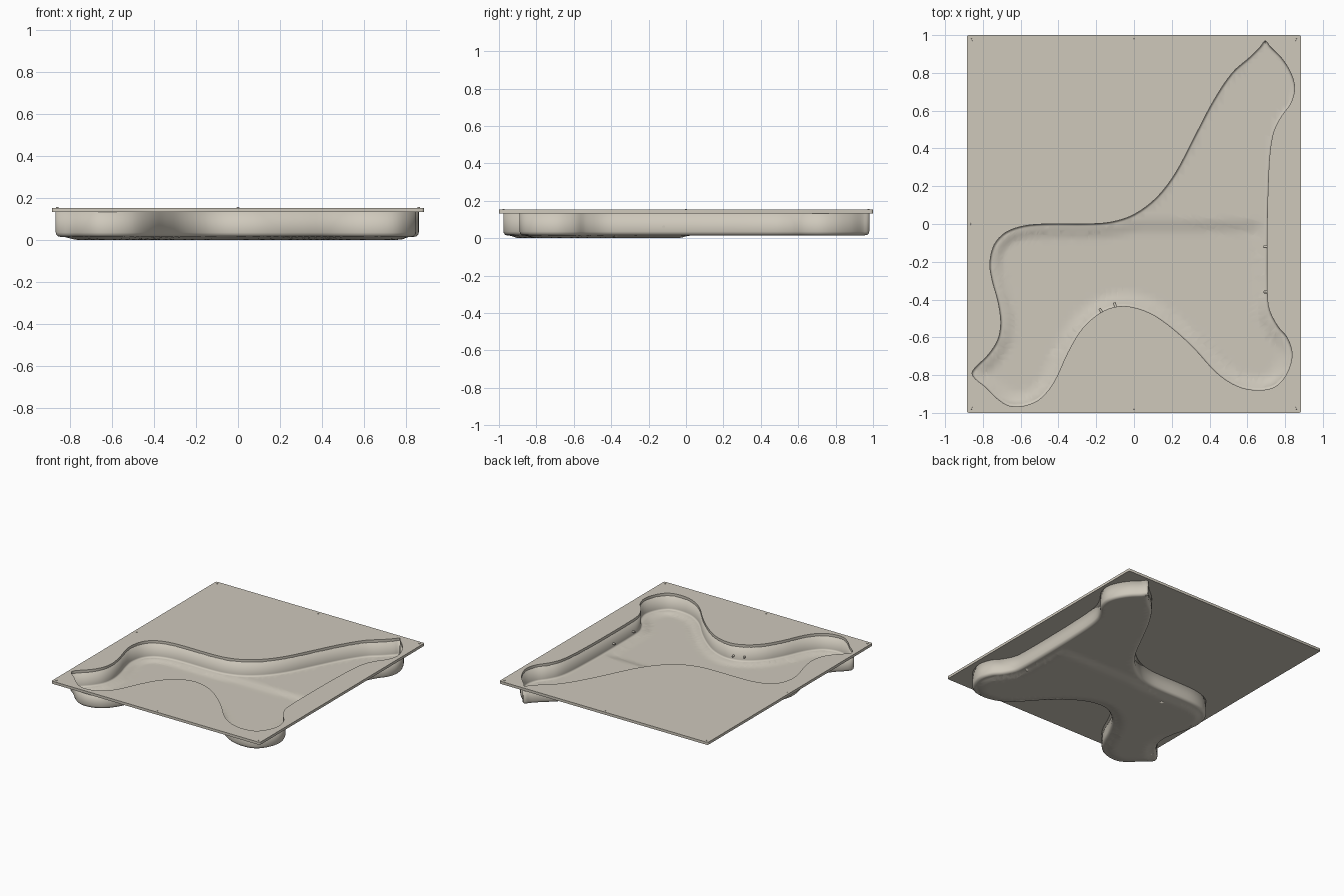
import bpy, bmesh, math
from mathutils import Vector

if "Cube" in bpy.data.objects:
    bpy.data.objects.remove(bpy.data.objects["Cube"])

shell = bpy.data.materials.new("warm_stone_shell")
shell.diffuse_color = (0.62, 0.58, 0.50, 1)
shell.use_nodes = True
shell.node_tree.nodes["Principled BSDF"].inputs["Base Color"].default_value = shell.diffuse_color

TOP, UNDER = 0.153, 0.133      # deck plate
FLOOR, SINK = 0.025, 0.015     # basin floor and extra depth of the deep end
THICK, FILLET = 0.010, 0.012   # basin wall and bottom rounding

# Basin outline, clockwise from the back tip
PTS = [(.695, .97), (.72, .94), (.78, .88), (.83, .80), (.85, .72), (.83, .64), (.78, .57),
       (.74, .49), (.72, .38), (.71, .2), (.705, 0), (.705, -.35), (.715, -.45), (.76, -.54),
       (.81, -.6), (.837, -.69), (.81, -.79), (.75, -.86), (.66, -.88), (.55, -.86), (.44, -.79),
       (.32, -.66), (.2, -.55), (.08, -.47), (-.05, -.435), (-.16, -.46), (-.27, -.55),
       (-.35, -.68), (-.42, -.83), (-.49, -.92), (-.57, -.96), (-.66, -.963), (-.73, -.92),
       (-.79, -.86), (-.84, -.82), (-.857, -.79), (-.84, -.76), (-.77, -.69), (-.72, -.61),
       (-.705, -.52), (-.72, -.41), (-.75, -.3), (-.763, -.21), (-.74, -.11), (-.68, -.045),
       (-.58, -.01), (-.45, 0), (-.25, 0), (-.12, .01), (0, .05), (.12, .14), (.22, .27),
       (.32, .46), (.42, .65), (.52, .8), (.61, .88), (.67, .94)]


def smooth_loop(points, steps=4):
    """Closed curve through the points, returned counter-clockwise."""
    p = [Vector(q) for q in points]
    n, out = len(p), []
    for i in range(n):
        a, b, c, d = p[i - 1], p[i], p[(i + 1) % n], p[(i + 2) % n]
        h = (c - b).length                     # tangents scaled to the span
        m0 = (c - a) * (h / max((b - a).length + h, 1e-6))
        m1 = (d - b) * (h / max((d - c).length + h, 1e-6))
        for k in range(steps):
            t = k / steps
            out.append(b * (2*t**3 - 3*t*t + 1) + m0 * (t**3 - 2*t*t + t)
                       + c * (3*t*t - 2*t**3) + m1 * (t**3 - t*t))
    return out[::-1]


LOOP = smooth_loop(PTS)
N = len(LOOP)


def inset(dist):
    out = []
    for i, q in enumerate(LOOP):
        t = (LOOP[(i + 1) % N] - LOOP[i - 1]).normalized()
        out.append(q + Vector((-t.y, t.x)) * dist)
    return out


def edge_distance(p):
    best = 9.0
    for i in range(N):
        a, b = LOOP[i - 1], LOOP[i]
        ab = b - a
        t = min(1, max(0, (p - a).dot(ab) / ab.length_squared))
        best = min(best, (p - a - ab * t).length)
    return best


def ease(t):
    t = min(1, max(0, t))
    return t * t * (3 - 2 * t)


def finish(name, bm, angle=35):
    me = bpy.data.meshes.new(name)
    bm.to_mesh(me)
    bm.free()
    ob = bpy.data.objects.new(name, me)
    bpy.context.collection.objects.link(ob)
    me.materials.append(shell)
    bpy.ops.object.select_all(action='DESELECT')
    ob.select_set(True)
    bpy.context.view_layer.objects.active = ob
    bpy.ops.object.shade_smooth_by_angle(angle=math.radians(angle))
    return ob


# Deck plate with the basin opening and slightly rounded corners
bm = bmesh.new()
rect = []
for cx, cy, a0 in ((1, 1, 0), (-1, 1, 90), (-1, -1, 180), (1, -1, 270)):
    for k in range(4):
        a = math.radians(a0 + 30 * k)
        rect.append(Vector((cx * .873 + .012 * math.cos(a), cy * .988 + .012 * math.sin(a))))
edges = []
for ring in (rect, LOOP):
    vs = [bm.verts.new((q.x, q.y, TOP)) for q in ring]
    edges += [bm.edges.new((vs[i - 1], vs[i])) for i in range(len(vs))]
bmesh.ops.triangle_fill(bm, edges=edges, use_beauty=True, normal=(0, 0, 1))
ext = bmesh.ops.extrude_face_region(bm, geom=bm.faces[:], use_keep_orig=True)
for v in ext['geom']:
    if isinstance(v, bmesh.types.BMVert):
        v.co.z = UNDER
bmesh.ops.recalc_face_normals(bm, faces=bm.faces[:])
finish("deck_plate", bm)

# Basin: wall, rounded foot and floor with a sunken deep end
bm = bmesh.new()
levels = [(0, UNDER + .002)]
for k in range(4):
    a = math.radians(30 * k)
    levels.append((FILLET * (1 - math.cos(a)), FLOOR + FILLET * (1 - math.sin(a))))
rings = [[bm.verts.new((q.x, q.y, z)) for q in inset(d)] for d, z in levels]
for hi, lo in zip(rings, rings[1:]):
    for i in range(N):
        j = (i + 1) % N
        bm.faces.new((hi[i], hi[j], lo[j], lo[i]))
base = bm.faces.new(rings[-1])
floor = bmesh.ops.triangulate(bm, faces=[base])['faces']
layer = bm.faces.layers.int.new("floor")
floor = [f for f in bm.faces if all(abs(v.co.z - FLOOR) < 1e-5 for v in f.verts)]
for f in floor:
    f[layer] = 1
STEP = .03
for axis, low, high in ((0, -.84, .84), (1, -.96, .06)):
    for k in range(int((high - low) / STEP) + 1):
        co, no = Vector((0, 0, 0)), Vector((0, 0, 0))
        co[axis], no[axis] = low + k * STEP, 1
        faces = [f for f in bm.faces if f[layer]]
        geom = faces + list({e for f in faces for e in f.edges}) + \
            list({v for f in faces for v in f.verts})
        bmesh.ops.bisect_plane(bm, geom=geom, dist=1e-5, plane_co=co, plane_no=no)
for v in {v for f in bm.faces if f[layer] for v in f.verts}:
    if v.co.y < .04:
        d = edge_distance(v.co.xy)
        v.co.z -= SINK * ease((d - .015) / .06) * ease((.03 - v.co.y) / .08)
basin = finish("basin", bm, 40)
mod = basin.modifiers.new("wall_thickness", 'SOLIDIFY')
mod.thickness, mod.offset = THICK, -1


# Small round fittings: deck studs and wall inlets
def disc(name, pos, radius, depth, axis=(0, 0, 1)):
    bm = bmesh.new()
    bmesh.ops.create_cone(bm, cap_ends=True, segments=12, radius1=radius,
                          radius2=radius * .8, depth=depth)
    rot = Vector((0, 0, 1)).rotation_difference(Vector(axis)).to_matrix()
    bmesh.ops.rotate(bm, verts=bm.verts[:], matrix=rot)
    bmesh.ops.translate(bm, verts=bm.verts[:], vec=pos)
    finish(name, bm)


for x, y in ((-.86, .975), (0, .975), (.86, .975), (-.86, 0),
             (-.86, -.975), (0, -.975), (.86, -.975)):
    disc("deck_stud", (x, y, TOP), .007, .006)
for x, y, axis in ((.70, -.12, (-1, 0, 0)), (.70, -.36, (-1, 0, 0)),
                   (-.175, -.46, (-.5, .87, 0)), (-.10, -.43, (-.3, .95, 0))):
    disc("wall_inlet", (x, y, .06), .008, .03, axis)
